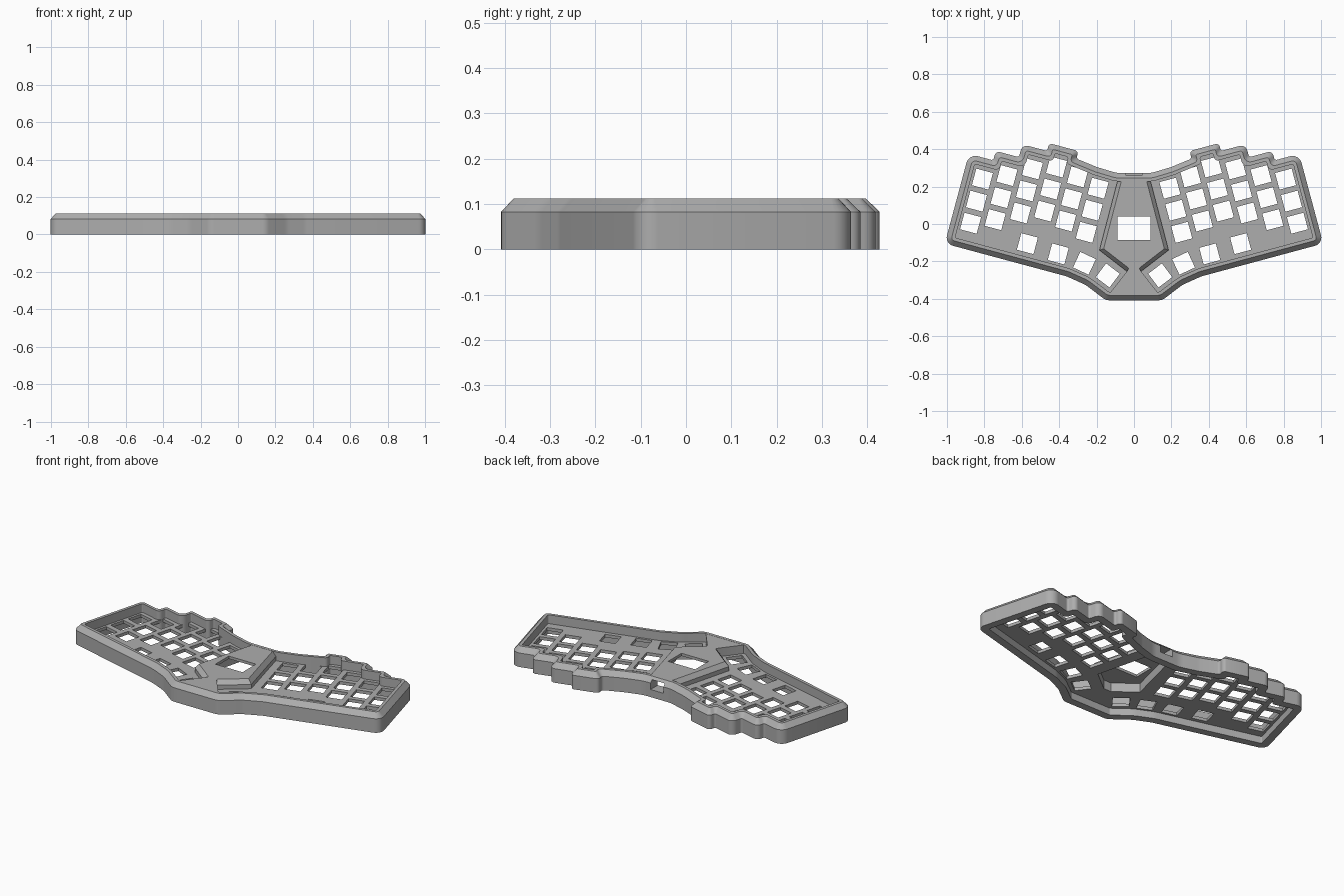
import bpy
import bmesh
import math
from mathutils import Vector

if "Cube" in bpy.data.objects:
    bpy.data.objects.remove(bpy.data.objects["Cube"])

grey = bpy.data.materials.new("case_grey")
grey.use_nodes = True
COLOUR = (0.42, 0.42, 0.42, 1)
grey.diffuse_color = COLOUR
grey.node_tree.nodes["Principled BSDF"].inputs["Base Color"].default_value = COLOUR

TILT = math.radians(15)
PITCH = 0.122
TOP = 0.112
PLATE_LOW, PLATE_TOP = 0.042, 0.06


def tilted(r, u):
    """Point in the tilted frame of the left key block."""
    c, s = math.cos(TILT), math.sin(TILT)
    return (r * c - u * s, r * s + u * c)


def mirrored(half):
    """Close a clockwise right-to-left symmetric outline, returned counter-clockwise."""
    full = half + [(-p[0], *p[1:]) for p in reversed(half)]
    return full[::-1]


def inset(points, d):
    """Move every edge of a counter-clockwise polygon inward by d."""
    out = []
    for i, p in enumerate(points):
        a, b, c = Vector(points[i - 1][:2]), Vector(p[:2]), Vector(points[(i + 1) % len(points)][:2])
        e, f = (b - a).normalized(), (c - b).normalized()
        n, m = Vector((-e.y, e.x)), Vector((-f.y, f.x))
        out.append(b + (n + m) * (d / (1 + n.dot(m))))
    return out


def rounded(points, d, segments=6):
    """Inset an outline of (x, y, radius) corners and round its corners."""
    corners, loop = inset(points, d), []
    for i, b in enumerate(corners):
        a, c = corners[i - 1], corners[(i + 1) % len(corners)]
        e, f = b - a, c - b
        convex = e.x * f.y - e.y * f.x > 0
        radius = max(points[i][2] + (-d if convex else d), 0.008)
        turn = e.angle(f)
        t = min(radius * math.tan(turn / 2), 0.48 * e.length, 0.48 * f.length)
        p, q = b - e.normalized() * t, b + f.normalized() * t
        # The arc is swept as a rational quadratic curve
        w = math.cos(turn / 2)
        for k in range(segments + 1):
            s = k / segments
            h = (1 - s) ** 2 + 2 * w * s * (1 - s) + s * s
            loop.append((p * (1 - s) ** 2 + b * (2 * w * s * (1 - s)) + q * s * s) / h)
    return loop


def loft(name, rings, closed=False):
    """Bridge (loop, z) rings; either cap the ends or join last to first."""
    bm = bmesh.new()
    rows = [[bm.verts.new((p[0], p[1], z)) for p in loop] for loop, z in rings]
    n = len(rows[0])
    pairs = list(zip(rows, rows[1:] + rows[:1])) if closed else list(zip(rows, rows[1:]))
    for low, high in pairs:
        for i in range(n):
            j = (i + 1) % n
            bm.faces.new((low[i], low[j], high[j], high[i]))
    if not closed:
        bm.faces.new(rows[0][::-1])
        bm.faces.new(rows[-1])
    bmesh.ops.recalc_face_normals(bm, faces=bm.faces)
    mesh = bpy.data.meshes.new(name)
    bm.to_mesh(mesh)
    bm.free()
    obj = bpy.data.objects.new(name, mesh)
    obj.data.materials.append(grey)
    bpy.context.collection.objects.link(obj)
    return obj


def box(name, x, y, angle, half_x, half_y, low, high):
    c, s = math.cos(angle), math.sin(angle)
    corners = [(-half_x, -half_y), (half_x, -half_y), (half_x, half_y), (-half_x, half_y)]
    loop = [(x + a * c - b * s, y + a * s + b * c) for a, b in corners]
    return loft(name, [(loop, low), (loop, high)])


def activate(objects):
    bpy.ops.object.select_all(action='DESELECT')
    for o in objects:
        o.select_set(True)
    bpy.context.view_layer.objects.active = objects[0]


def cut(target, cutter):
    mod = target.modifiers.new("cut", 'BOOLEAN')
    mod.operation = 'DIFFERENCE'
    mod.solver = 'EXACT'
    mod.object = cutter
    activate([target])
    bpy.ops.object.modifier_apply(modifier=mod.name)


# Outline corners of one half, from back centre round to front centre
outline = mirrored([
    (0.09, 0.272, 0.15), (0.20, 0.305, 0.15),
    (*tilted(0.388, 0.258), 0.015), (*tilted(0.388, 0.300), 0.035),
    (*tilted(0.550, 0.300), 0.035), (*tilted(0.550, 0.257), 0.012),
    (*tilted(0.687, 0.257), 0.04), (*tilted(0.687, 0.186), 0.012),
    (*tilted(0.815, 0.186), 0.04), (*tilted(0.815, 0.134), 0.012),
    (*tilted(0.950, 0.134), 0.05), (*tilted(0.950, -0.363), 0.045),
    (0.36, -0.28, 0.15), (0.26, -0.325, 0.15), (0.15, -0.408, 0.06),
])

# Rim wall with chamfered outer top edge
outer, crown, inner = (rounded(outline, d) for d in (0, 0.027, 0.045))
rim = loft("case_rim", [(outer, 0), (outer, 0.083), (crown, TOP), (inner, TOP), (inner, 0)], closed=True)

# Switch plate
bed = rounded(outline, 0.042)
plate = loft("switch_plate", [(bed, PLATE_LOW), (bed, PLATE_TOP)])

# Raised centre housing and the bridge to the front rim
house = mirrored([(0.079, 0.265), (0.185, -0.14), (0.035, -0.256)])
housing = loft("centre_housing", [(house, PLATE_LOW), (house, 0.085), (inset(house, 0.02), TOP - 0.001)])
wedge = mirrored([(0.025, -0.225), (0.035, -0.25), (0.13, -0.37)])
bridge = loft("front_bridge", [(wedge, PLATE_LOW), (wedge, TOP - 0.001)])

# Key openings: three rows in six staggered columns, plus the thumb row
keys = []
for col, u in enumerate((0.022, 0.074, 0.144, 0.187, 0.165, 0.135)):
    for row in range(3):
        keys.append((*tilted(0.845 - col * PITCH, u - row * PITCH), 15))
keys += [(0.57, -0.105, 15), (0.405, -0.16, 15), (0.265, -0.21, 25), (0.14, -0.275, 37)]
cutters = []
for x, y, deg in keys:
    for side in (1, -1):
        cutters.append(box("key_cutter", side * x, y, side * math.radians(deg), 0.046, 0.046, 0, 0.1))
activate(cutters)
bpy.ops.object.join()
key_cutter = cutters[0]
cut(plate, key_cutter)

# Hollow below the housing, display window and rear cable port
hollow = mirrored([(0.065, 0.205), (0.148, -0.125), (0.025, -0.222)])
cavity = loft("cavity_cutter", [(hollow, -0.02), (hollow, 0.095)])
window = box("window_cutter", 0, -0.022, 0, 0.089, 0.063, 0.08, 0.2)
port = box("port_cutter", 0, 0.24, 0, 0.042, 0.06, 0.045, 0.098)
for target, cutter in ((plate, cavity), (housing, cavity), (housing, window),
                       (housing, port), (plate, port), (rim, port)):
    cut(target, cutter)
for helper in (key_cutter, cavity, window, port):
    bpy.data.objects.remove(helper)

# Soft curves with crisp edges
activate([rim, plate, housing, bridge])
bpy.ops.object.shade_smooth_by_angle(angle=math.radians(30))
